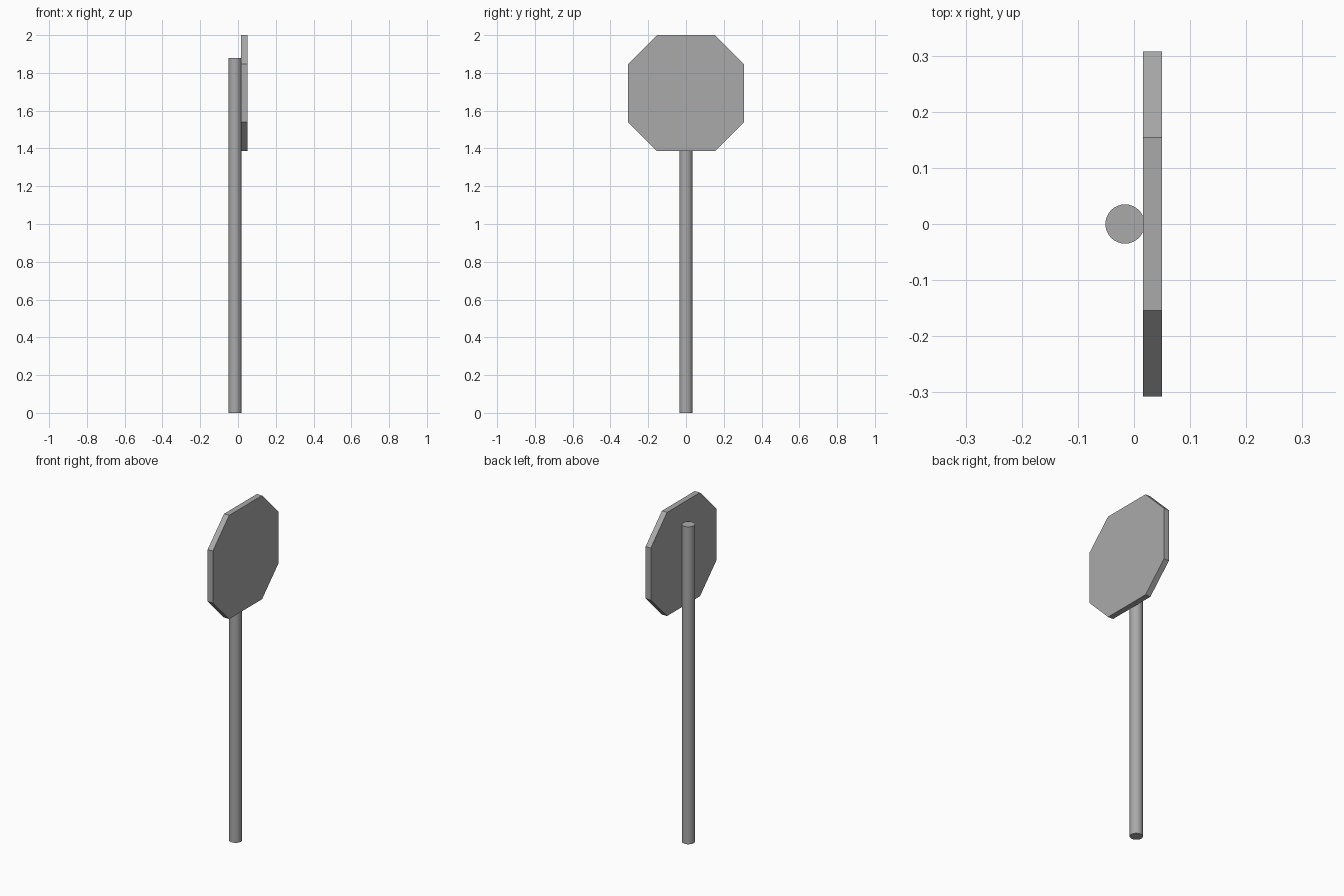
import bpy, bmesh
from mathutils import Vector

cube = bpy.data.objects.get("Cube")
if cube:
    bpy.data.objects.remove(cube, do_unlink=True)

# Plain grey for the whole sign
grey = bpy.data.materials.new("grey metal")
grey.use_nodes = True
colour = (0.4, 0.4, 0.4, 1)
grey.diffuse_color = colour
grey.node_tree.nodes["Principled BSDF"].inputs["Base Color"].default_value = colour

# Round pole
POLE_RADIUS, POLE_HEIGHT = 0.035, 1.88
bpy.ops.mesh.primitive_cylinder_add(vertices=32, radius=POLE_RADIUS, depth=POLE_HEIGHT,
                                    location=(-0.016, 0, POLE_HEIGHT / 2))
pole = bpy.context.object
pole.name = "pole"
pole.data.materials.append(grey)
bpy.ops.object.shade_smooth_by_angle()

# Octagonal plate: a square outline with cut corners, extruded along x
HALF, CORNER, THICKNESS = 0.307, 0.154, 0.034
outline = [(HALF, -CORNER), (HALF, CORNER), (CORNER, HALF), (-CORNER, HALF)]
outline += [(-y, -z) for y, z in outline]
bm = bmesh.new()
face = bm.faces.new([bm.verts.new((0, y, z)) for y, z in outline])
extruded = bmesh.ops.extrude_face_region(bm, geom=[face])["geom"]
bmesh.ops.translate(bm, vec=Vector((THICKNESS, 0, 0)),
                    verts=[v for v in extruded if isinstance(v, bmesh.types.BMVert)])
if not any(f.normal.x < 0 and abs(f.calc_center_median().x) < 1e-6 for f in bm.faces):
    # Close the back when the extrusion leaves it open
    back = [e for e in bm.edges if e.is_boundary]
    if back:
        bmesh.ops.holes_fill(bm, edges=back, sides=0)
bmesh.ops.recalc_face_normals(bm, faces=bm.faces)
mesh = bpy.data.meshes.new("sign_plate")
bm.to_mesh(mesh)
bm.free()
mesh.materials.append(grey)
plate = bpy.data.objects.new("sign_plate", mesh)
plate.location = (0.016, 0, 2 - HALF)
bpy.context.collection.objects.link(plate)
